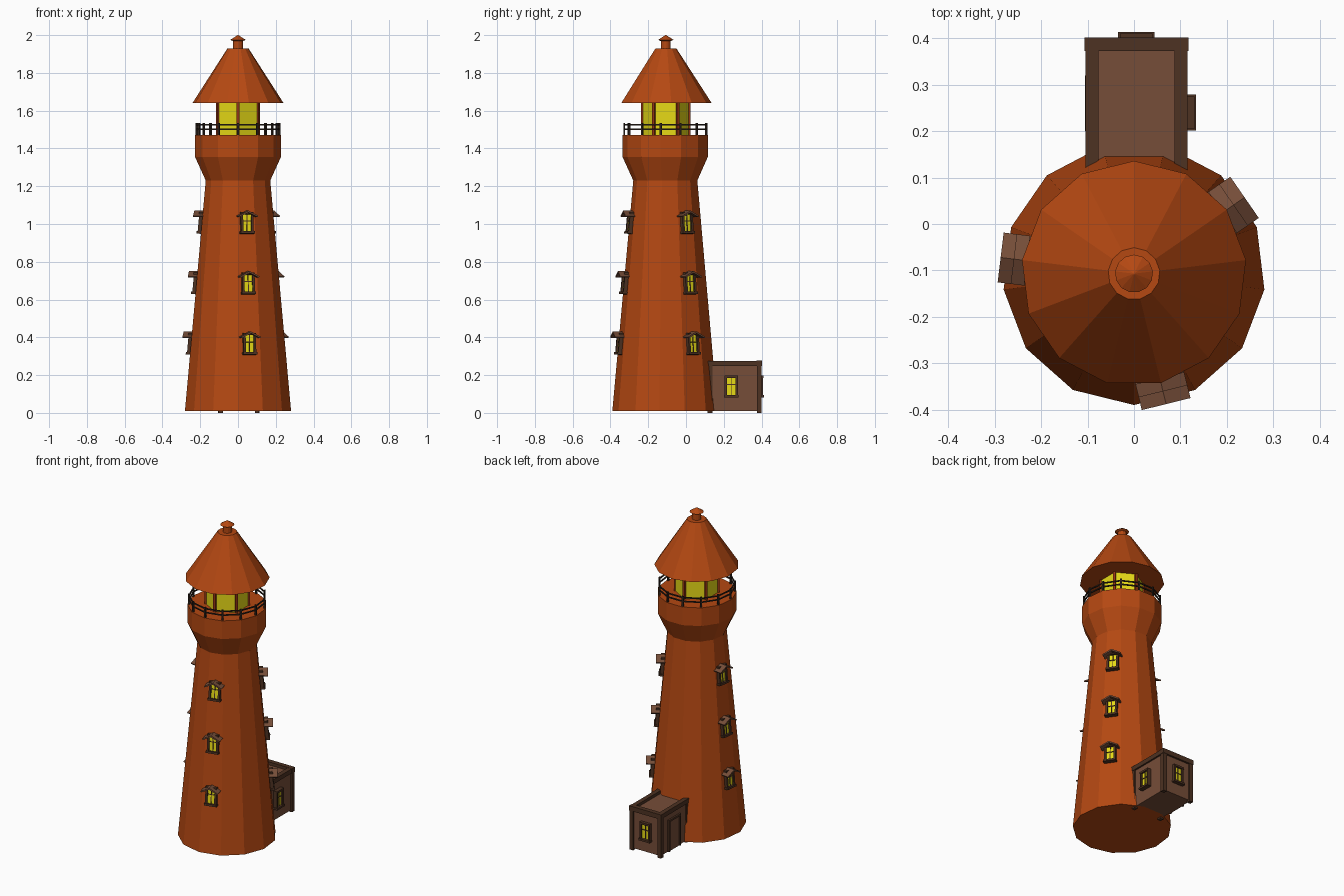
import bpy, bmesh, math
from mathutils import Matrix, Vector

if "Cube" in bpy.data.objects:
    bpy.data.objects.remove(bpy.data.objects["Cube"])

CY = -0.107            # tower axis
N = 13                 # tower sides
STEP = 2 * math.pi / N


def material(name, rgb):
    m = bpy.data.materials.new(name)
    m.diffuse_color = (*rgb, 1)
    m.use_nodes = True
    m.node_tree.nodes["Principled BSDF"].inputs["Base Color"].default_value = m.diffuse_color
    return m


RED = material("red_paint", (0.46, 0.065, 0.006))
DEEP = material("lantern_red", (0.30, 0.035, 0.006))
GLASS = material("yellow_glass", (0.80, 0.70, 0.008))
WOOD = material("brown_wood", (0.18, 0.075, 0.04))
DARK = material("dark_wood", (0.075, 0.032, 0.016))
IRON = material("iron", (0.03, 0.018, 0.012))


def finish(name, bm, mat, matrix=Matrix()):
    bmesh.ops.recalc_face_normals(bm, faces=bm.faces)
    me = bpy.data.meshes.new(name)
    bm.to_mesh(me)
    bm.free()
    me.materials.append(mat)
    ob = bpy.data.objects.new(name, me)
    ob.matrix_world = matrix
    bpy.context.collection.objects.link(ob)
    return ob


def lathe(name, profile, sides, start, mat, closed=False):
    """Revolve (radius, z) points; flat caps, or a closed ring section."""
    bm = bmesh.new()
    rings = [[bm.verts.new((r * math.cos(start + 2 * math.pi * i / sides),
                            r * math.sin(start + 2 * math.pi * i / sides), z))
              for i in range(sides)] for r, z in profile]
    pairs = list(zip(rings, rings[1:])) + ([(rings[-1], rings[0])] if closed else [])
    for a, b in pairs:
        for i in range(sides):
            j = (i + 1) % sides
            bm.faces.new((a[i], a[j], b[j], b[i]))
    if not closed:
        bm.faces.new(rings[0])
        bm.faces.new(rings[-1])
    return finish(name, bm, mat, Matrix.Translation((0, CY, 0)))


def boxes(name, spans, mat, matrix=Matrix()):
    """One object of boxes, each given as (x0, x1, y0, y1, z0, z1)."""
    bm = bmesh.new()
    for x0, x1, y0, y1, z0, z1 in spans:
        m = Matrix.Translation(((x0 + x1) / 2, (y0 + y1) / 2, (z0 + z1) / 2)) \
            @ Matrix.Diagonal((x1 - x0, y1 - y0, z1 - z0, 1))
        bmesh.ops.create_cube(bm, size=1, matrix=m)
    return finish(name, bm, mat, matrix)


def window(name, w, h, matrix):
    """Framed window facing local -y, centred on the local origin."""
    a, b, t = w / 2, h / 2, 0.012
    boxes(name + "_frame", [(-a, -a + t, -0.02, 0.02, -b, b), (a - t, a, -0.02, 0.02, -b, b),
                            (-a, a, -0.022, 0.02, b - t, b), (-a - .004, a + .004, -0.026, 0.02, -b, -b + t)],
          DARK, matrix)
    boxes(name + "_bars", [(-.002, .002, -0.014, 0, -b, b), (-a, a, -0.014, 0, .008, .012)], DARK, matrix)
    boxes(name + "_glass", [(-a + t, a - t, -0.01, 0.01, -b + t, b - t)], GLASS, matrix)


def gable(name, matrix):
    """Small two-slope canopy, overhanging toward local -y."""
    sec = [(-.054, .038), (0, .066), (.054, .038), (.050, .031), (0, .056), (-.050, .031)]
    bm = bmesh.new()
    f = [bm.verts.new((x, -0.046, z)) for x, z in sec]
    k = [bm.verts.new((x, 0.03, z)) for x, z in sec]
    for i in range(6):
        j = (i + 1) % 6
        bm.faces.new((f[i], f[j], k[j], k[i]))
    for r in (f, k):
        bm.faces.new((r[0], r[1], r[4], r[5]))
        bm.faces.new((r[1], r[2], r[3], r[4]))
    finish(name, bm, WOOD, matrix)


# Tower, gallery, roof and finial
F = -math.pi / 2
lathe("tower", [(.283, .01), (.172, 1.23), (.229, 1.355), (.229, 1.47)], N, F, RED)
lathe("roof", [(.243, 1.64), (.056, 1.93)], N, -F, RED)
lathe("finial", [(.026, 1.925), (.026, 1.968), (.041, 1.975), (.002, 2.0)], N, -F, RED)

# Six-sided lantern room with corner posts
lathe("lantern_glass", [(.125, 1.465), (.125, 1.645)], 6, F, GLASS)
for i in range(6):
    m = Matrix.Translation((0, CY, 0)) @ Matrix.Rotation(F + i * math.pi / 3, 4, 'Z')
    boxes(f"lantern_post_{i}", [(.116, .131, -.008, .008, 1.465, 1.645)], DEEP, m)

# Gallery railing
for z in (1.498, 1.522):
    lathe("gallery_rail", [(.216, z), (.223, z), (.223, z + .007), (.216, z + .007)], N, F, IRON, True)
for i in range(N):
    m = Matrix.Translation((0, CY, 0)) @ Matrix.Rotation(F + i * STEP, 4, 'Z')
    boxes(f"gallery_post_{i}", [(.215, .225, -.005, .005, 1.465, 1.535)], IRON, m)

# Three columns of canopied windows, each on the middle of a facet
lean = math.atan(0.111 * math.cos(STEP / 2) / 1.22)
for side, k in (("front", 0.5), ("right", 4.5), ("left", 9.5)):
    for n, z in enumerate((.365, .685, 1.005)):
        d = (.283 - .111 * (z - .01) / 1.22) * math.cos(STEP / 2)
        m = Matrix.Translation((0, CY, z)) @ Matrix.Rotation(k * STEP, 4, 'Z') \
            @ Matrix.Translation((0, -d, 0))
        window(f"{side}_window_{n}", .068, .115, m @ Matrix.Rotation(-lean, 4, 'X'))
        gable(f"{side}_canopy_{n}", m)

# Back annex: walls, corner beams and roof rim
boxes("annex_walls", [(-.095, .105, .06, .39, .01, .258)], WOOD)
boxes("annex_corner_posts", [(-.105, -.08, .375, .4, 0, .26), (.09, .115, .375, .4, 0, .26),
                             (-.102, -.08, .115, .14, 0, .26), (.09, .112, .115, .14, 0, .26)], DARK)
boxes("annex_roof_rim", [(-.105, -.077, .115, .4, .248, .276), (.087, .115, .115, .4, .248, .276),
                         (-.107, .117, .373, .402, .247, .277)], DARK)

# Annex windows and door
window("annex_right_window", .07, .115, Matrix.Translation((.108, .24, .14)) @ Matrix.Rotation(math.pi / 2, 4, 'Z'))
window("annex_back_window", .07, .115, Matrix.Translation((.005, .388, .14)) @ Matrix.Rotation(math.pi, 4, 'Z'))
boxes("annex_door", [(-.1, -.09, .21, .31, .01, .2)], WOOD)
boxes("annex_door_frame", [(-.106, -.09, .2, .212, .01, .21), (-.106, -.09, .308, .32, .01, .21),
                           (-.106, -.09, .2, .32, .198, .21)], DARK)
